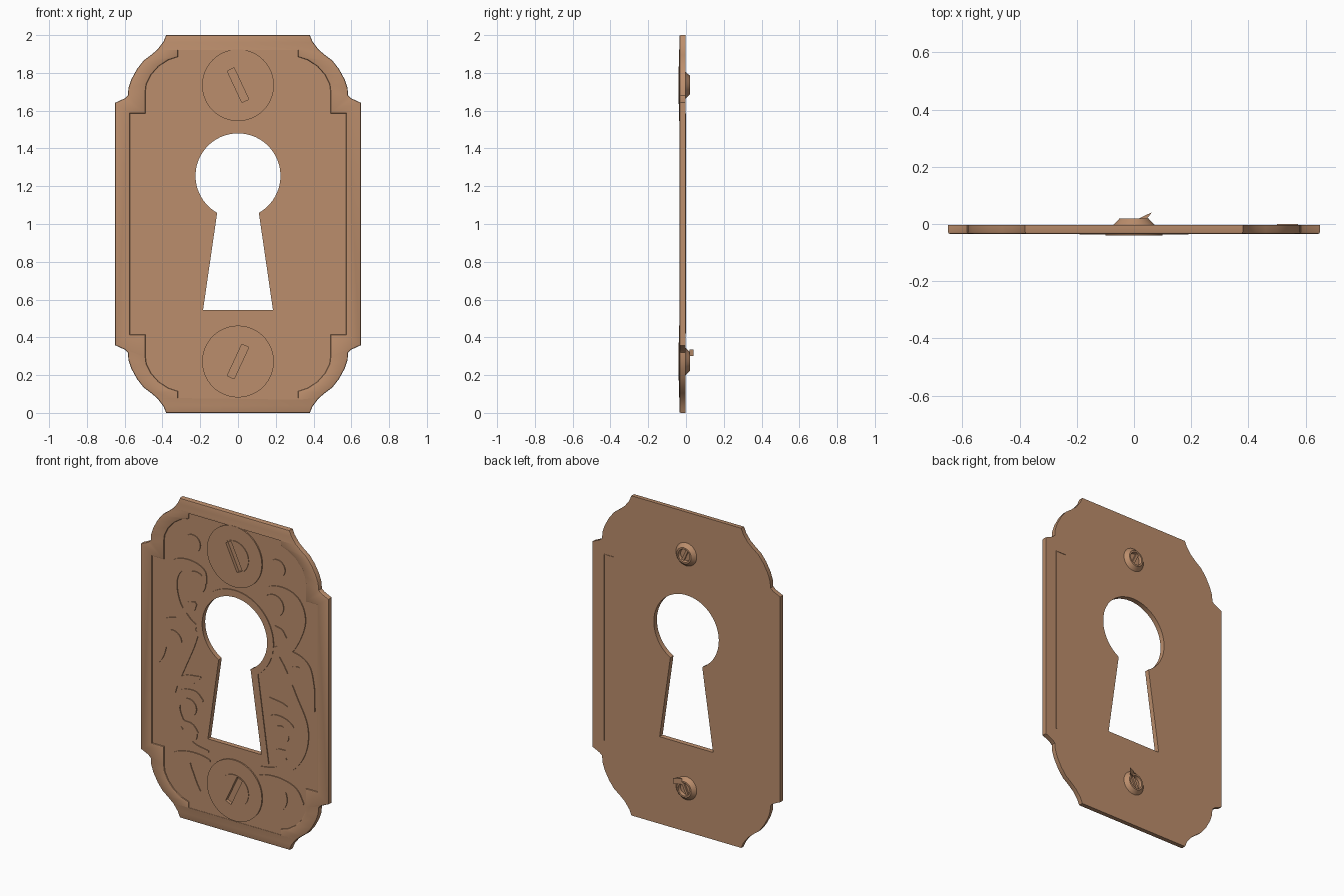
import bpy, bmesh, math
from mathutils import Vector

if "Cube" in bpy.data.objects:
    bpy.data.objects.remove(bpy.data.objects["Cube"])

mat = bpy.data.materials.new("antique copper")
mat.diffuse_color = (0.50, 0.27, 0.15, 1)
mat.use_nodes = True
mat.node_tree.nodes["Principled BSDF"].inputs["Base Color"].default_value = mat.diffuse_color


def finish(name, bm):
    bmesh.ops.recalc_face_normals(bm, faces=bm.faces[:])
    me = bpy.data.meshes.new(name)
    bm.to_mesh(me)
    bm.free()
    me.materials.append(mat)
    ob = bpy.data.objects.new(name, me)
    bpy.context.collection.objects.link(ob)
    return ob


def plate(name, loops, y0, y1, bevel=0.0):
    """Filled flat shape in the xz plane (later loops are holes), from y0 to y1."""
    cu = bpy.data.curves.new(name, 'CURVE')
    cu.dimensions = '2D'
    cu.fill_mode = 'BOTH'
    cu.extrude = (y1 - y0) / 2
    for pts in loops:
        sp = cu.splines.new('POLY')
        sp.points.add(len(pts) - 1)
        for p, (x, z) in zip(sp.points, pts):
            p.co = (x, z, 0, 1)
        sp.use_cyclic_u = True
    tmp = bpy.data.objects.new(name + "_curve", cu)
    bpy.context.collection.objects.link(tmp)
    dg = bpy.context.evaluated_depsgraph_get()
    me = bpy.data.meshes.new_from_object(tmp.evaluated_get(dg))
    bm = bmesh.new()
    bm.from_mesh(me)
    bpy.data.objects.remove(tmp)
    bpy.data.curves.remove(cu)
    bpy.data.meshes.remove(me)
    for v in bm.verts:
        v.co = (v.co.x, (y0 + y1) / 2 - v.co.z, v.co.y)
    bmesh.ops.remove_doubles(bm, verts=bm.verts[:], dist=1e-5)
    bmesh.ops.recalc_face_normals(bm, faces=bm.faces[:])
    if bevel:
        es = [e for e in bm.edges if all(abs(v.co.y - y0) < 1e-4 for v in e.verts)
              and len(e.link_faces) == 2 and e.calc_face_angle(0) > 0.5]
        bmesh.ops.bevel(bm, geom=es, offset=bevel, segments=2, profile=0.5, affect='EDGES')
    return finish(name, bm)


def circle(x, z, r, n=48, a0=0.0, a1=360.0, closed=True):
    m = n if closed else n + 1
    return [(x + r * math.cos(math.radians(a0 + (a1 - a0) * i / n)),
             z + r * math.sin(math.radians(a0 + (a1 - a0) * i / n))) for i in range(m)]


def four_way(q):
    """Mirror the upper right quarter outline to all four corners."""
    right = q + [(x, 2 - z) for x, z in reversed(q)]
    return right + [(-x, z) for x, z in reversed(right)]


def smooth(pts, n=8):
    """Catmull-Rom through the points."""
    p = [Vector(a) for a in pts]
    p = [2 * p[0] - p[1]] + p + [2 * p[-1] - p[-2]]
    out = []
    for i in range(1, len(p) - 2):
        a, b, c, d = p[i - 1:i + 3]
        for k in range(n):
            t = k / n
            out.append(0.5 * (2 * b + (c - a) * t + (2 * a - 5 * b + 4 * c - d) * t * t
                              + (3 * b - a - 3 * c + d) * t ** 3))
    return out + [p[-2]]


def stroke(pts):
    """Outline of a band following (x, z, width) points."""
    c = smooth(pts)
    left, right = [], []
    for i, q in enumerate(c):
        t = (c[min(i + 1, len(c) - 1)] - c[max(i - 1, 0)])
        nrm = Vector((-t.y, t.x)).normalized() * max(q.z, 0.004) / 2
        left.append((q.x + nrm.x, q.y + nrm.y))
        right.append((q.x - nrm.x, q.y - nrm.y))
    return left + right[::-1]


BACK, FLOOR, RAISED, FRONT = -0.003, -0.028, -0.0335, -0.035
SCREWS = ((1.735, 25), (0.272, -25))

# plate rim with scalloped corners and recessed panel
outer = four_way([(0.38, 2), (0.395, 1.965), (0.425, 1.925), (0.46, 1.895), (0.50, 1.865),
                  (0.535, 1.82), (0.565, 1.765), (0.58, 1.72), (0.583, 1.68),
                  (0.60, 1.665), (0.65, 1.642)])
panel = four_way([(0.318, 1.923), (0.318, 1.885), (0.37, 1.868), (0.42, 1.835), (0.46, 1.79),
                  (0.485, 1.74), (0.49, 1.70), (0.49, 1.585), (0.573, 1.585)])
key_in = circle(0, 1.255, 0.225, 48, -60.6, 240.6, False) + [(-0.185, 0.545), (0.185, 0.545)]
key_out = circle(0, 1.255, 0.268, 48, -53.3, 233.3, False) + [(-0.235, 0.498), (0.235, 0.498)]
plate("plate_rim", [outer, panel], FRONT, BACK, 0.007)
plate("recessed_panel", [panel, key_in] + [circle(0, z, 0.095) for z, a in SCREWS], FLOOR, BACK)
plate("keyhole_rim", [key_out, key_in], RAISED, FLOOR)

# thin ridge on the back along one side
plate("back_ridge", [[(0.573, 0.42), (0.573, 1.585), (0.50, 1.585), (0.50, 1.58),
                      (0.567, 1.58), (0.567, 0.42)]], BACK, 0.0)

# screws: washer, slotted head, tapered hollow end at the back
for z, ang in SCREWS:
    plate("screw_washer", [circle(0, z, 0.19, 64), circle(0, z, 0.1)], -0.036, FLOOR)
    a = math.radians(ang)
    slot = []
    for u, w in ((-0.02, -0.092), (0.02, -0.092), (0.02, 0.092), (-0.02, 0.092)):
        slot.append((u * math.cos(a) - w * math.sin(a), z + u * math.sin(a) + w * math.cos(a)))
    plate("screw_head", [circle(0, z, 0.1), slot], -0.04, -0.02)
    bm = bmesh.new()
    prof = [(0, -.02), (.0999, -.02), (.0999, BACK), (.072, BACK), (.05, .02),
            (.04, .02), (.036, .002), (0, .002)]
    vs = [bm.verts.new((r, y, z)) for r, y in prof]
    es = [bm.edges.new(p) for p in zip(vs, vs[1:])]
    bmesh.ops.spin(bm, geom=vs + es, cent=(0, 0, z), axis=(0, 1, 0), angle=math.tau,
                   steps=40, use_merge=True)
    bmesh.ops.remove_doubles(bm, verts=bm.verts[:], dist=1e-5)
    finish("screw_end", bm)
    # slot bottom showing through the hollow end
    bar = [(x * 0.4, z + (q - z) * 0.4) for x, q in slot]
    plate("screw_slot_back", [bar], 0.0, 0.012)

# bent burr on the lower screw end
bm = bmesh.new()
tri = [(0.015, 0.018), (0.045, 0.018), (0.062, 0.04), (0.052, 0.036)]
f = bm.faces.new([bm.verts.new((x, y, 0.30)) for x, y in tri])
ext = bmesh.ops.extrude_face_region(bm, geom=[f])
for v in ext["geom"]:
    if isinstance(v, bmesh.types.BMVert):
        v.co.z += 0.035
finish("screw_burr", bm)

# raised scrollwork, right half (x, z, width), mirrored to the left
SCROLLS = {
    "upper_scroll": [(0.20, 1.51, .01), (0.225, 1.58, .04), (0.32, 1.60, .06), (0.41, 1.56, .085),
                     (0.445, 1.46, .09), (0.41, 1.33, .075), (0.34, 1.24, .08), (0.27, 1.21, .05)],
    "small_leaf": [(0.27, 1.37, .02), (0.31, 1.335, .065), (0.37, 1.29, .01)],
    "side_leaf": [(0.30, 1.21, .03), (0.40, 1.215, .06), (0.485, 1.17, .07),
                  (0.51, 1.06, .08), (0.525, 0.98, .06), (0.55, 0.91, .01)],
    "main_scroll": [(0.27, 1.20, .05), (0.32, 1.10, .08), (0.39, 0.95, .09), (0.455, 0.80, .10),
                    (0.455, 0.66, .085), (0.39, 0.54, .07), (0.29, 0.475, .04), (0.18, 0.465, .01)],
    "middle_leaf": [(0.42, 0.82, .01), (0.34, 0.865, .07), (0.235, 0.915, .01)],
    "inner_scroll": [(0.22, 0.77, .01), (0.28, 0.80, .04), (0.37, 0.77, .06), (0.41, 0.69, .06),
                     (0.37, 0.60, .05), (0.30, 0.595, .03), (0.255, 0.56, .01)],
    "lower_leaf": [(0.475, 0.31, .01), (0.41, 0.37, .06), (0.32, 0.395, .07),
                   (0.23, 0.405, .05), (0.17, 0.41, .01)],
    "lower_curl": [(0.33, 0.38, .03), (0.325, 0.30, .075), (0.29, 0.24, .06), (0.24, 0.20, .01)],
}
DOTS = {"upper_dot": (0.293, 1.738, .055), "upper_bud": (0.27, 1.50, .068),
        "side_bud": (0.432, 1.095, .065), "inner_bud": (0.32, 0.705, .055),
        "lower_bud": (0.31, 0.545, .05)}
for s in (1, -1):
    for name, pts in SCROLLS.items():
        plate(name, [[(s * x, z) for x, z in stroke(pts)]], RAISED, FLOOR)
    for name, (x, z, r) in DOTS.items():
        plate(name, [circle(s * x, z, r, 32)], RAISED, FLOOR)

# smooth shading with crisp edges
bpy.ops.object.select_all(action='SELECT')
bpy.context.view_layer.objects.active = bpy.context.selected_objects[0]
bpy.ops.object.shade_smooth_by_angle(angle=math.radians(30))
